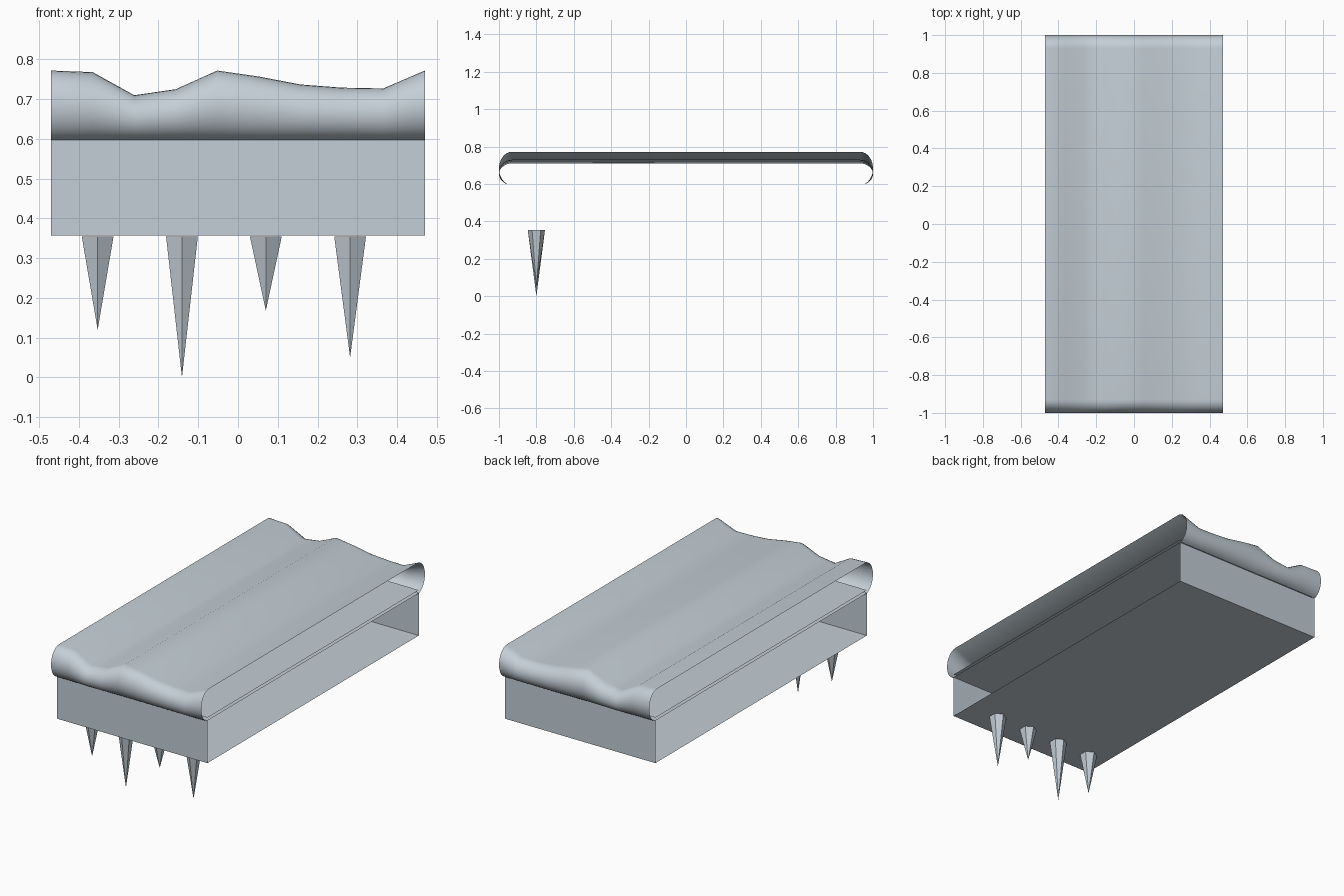
import bpy, math

if "Cube" in bpy.data.objects:
    bpy.data.objects.remove(bpy.data.objects["Cube"])

HX, WALL_Y = 0.47, 0.945      # half width, half depth of the box
FLOOR, TOP = 0.357, 0.597     # box heights

mat = bpy.data.materials.new("pale_blue_grey")
mat.diffuse_color = (0.55, 0.62, 0.67, 1)
mat.use_nodes = True
mat.node_tree.nodes["Principled BSDF"].inputs["Base Color"].default_value = mat.diffuse_color


def add_mesh(name, verts, faces):
    me = bpy.data.meshes.new(name)
    me.from_pydata(verts, [], faces)
    ob = bpy.data.objects.new(name, me)
    bpy.context.collection.objects.link(ob)
    me.materials.append(mat)
    return ob


def sheet(name, profile):
    """Extrude a (y, z) profile across the full width as a thin surface."""
    verts = [(x, y, z) for y, z in profile for x in (-HX, HX)]
    faces = [(2*i, 2*i + 1, 2*i + 3, 2*i + 2) for i in range(len(profile) - 1)]
    return add_mesh(name, verts, faces)


# Box: front wall, floor and back wall, open at both sides
sheet("box_shell", [(-WALL_Y, TOP), (-WALL_Y, FLOOR), (WALL_Y, FLOOR), (WALL_Y, TOP)])
# Box lid and the cover's underside just above it
sheet("box_lid", [(-WALL_Y, TOP), (WALL_Y, TOP)])
sheet("cover_underside", [(-WALL_Y, TOP + 0.017), (WALL_Y, TOP + 0.017)])

# Wavy cover: crest heights across the width, rounded over at front and back
crest = [0.772, 0.768, 0.710, 0.725, 0.772, 0.757, 0.737, 0.729, 0.727, 0.772]
N, START, RY = 14, math.radians(-75), 0.07
angles = [START + (math.pi / 2 - START) * i / N for i in range(N + 1)]
verts = []
for i, top in enumerate(crest):
    x = -HX + 2 * HX * i / (len(crest) - 1)
    rz = (top - TOP) / (1 - math.sin(START))
    half = [(1 - RY + RY * math.cos(a), top - rz + rz * math.sin(a)) for a in angles]
    verts += [(x, -y, z) for y, z in half] + [(x, y, z) for y, z in reversed(half)]
M = 2 * (N + 1)
faces = [(i*M + j, (i + 1)*M + j, (i + 1)*M + j + 1, i*M + j + 1)
         for i in range(len(crest) - 1) for j in range(M - 1)]
cover = add_mesh("wavy_cover", verts, faces)
for p in cover.data.polygons:
    p.use_smooth = True

# Hanging spikes: six-sided cones under the front edge
for x, tip in [(-0.353, 0.12), (-0.141, 0.0), (0.07, 0.168), (0.282, 0.05)]:
    h = 0.354 - tip
    bpy.ops.mesh.primitive_cone_add(vertices=6, radius1=0.046, radius2=0, depth=h,
                                    location=(x, -0.8, tip + h / 2),
                                    rotation=(math.pi, 0, 0))
    spike = bpy.context.object
    spike.name = "hanging_spike"
    spike.data.materials.append(mat)
